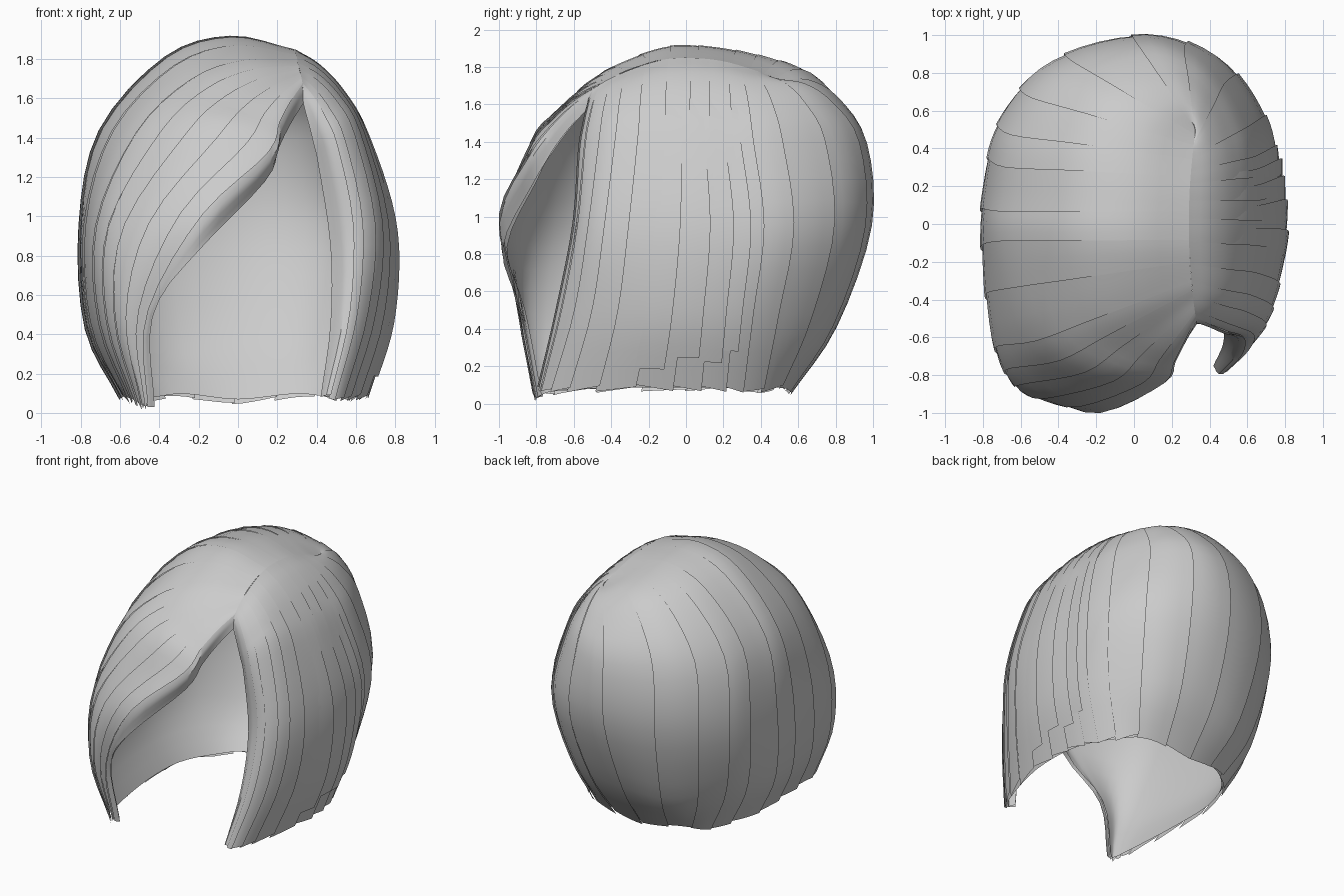
import bpy, bmesh, math, random
from mathutils import Vector

if "Cube" in bpy.data.objects:
    bpy.data.objects.remove(bpy.data.objects["Cube"])

random.seed(4)
hair = bpy.data.materials.new("hair_grey")
hair.diffuse_color = (0.6, 0.6, 0.6, 1)
hair.use_nodes = True
hair.node_tree.nodes["Principled BSDF"].inputs["Base Color"].default_value = hair.diffuse_color

# Guide strands: root position along the parting, crown fullness,
# then shoulder, belly, lower and hem points
right_guides = [
    (-.53, .6, (.41, -.52, 1.25), (.47, -.55, .85), (.47, -.64, .45), (.42, -.75, .08)),
    (-.50, .8, (.50, -.57, 1.35), (.58, -.60, .95), (.56, -.69, .50), (.46, -.79, .07)),
    (-.35, .9, (.60, -.42, 1.42), (.71, -.48, .95), (.67, -.55, .50), (.54, -.68, .06)),
    (-.10, .9, (.65, -.12, 1.41), (.78, -.15, .95), (.765, -.20, .48), (.64, -.28, .07)),
    (.15, .9, (.65, .16, 1.41), (.775, .20, .95), (.755, .16, .48), (.63, .12, .07)),
    (.35, .9, (.60, .50, 1.40), (.70, .56, .95), (.64, .48, .48), (.50, .40, .06)),
    (.46, 1, (.38, .84, 1.40), (.44, .88, .95), (.38, .73, .43), (.30, .53, .08)),
]
back_guide = (.50, 1, (.05, .96, 1.39), (.03, .985, .95), (0, .80, .42), (0, .55, .05))
fringe_guides = [
    (-.30, .72, (-.52, -.60, 1.42), (-.72, -.63, .95), (-.70, -.68, .45), (-.54, -.70, .05)),
    (-.40, .40, (-.20, -.80, 1.41), (-.53, -.87, .95), (-.60, -.87, .48), (-.49, -.79, .02)),
    (-.50, .40, (.14, -.84, 1.32), (-.20, -.99, .99), (-.47, -.885, .49), (-.46, -.80, .02)),
    (-.53, .40, (.13, -.81, 1.18), (-.20, -.97, .83), (-.44, -.87, .49), (-.43, -.78, .03)),
]


def mirrored(guide):
    """The matching left strand, fuller at the shoulder and tucked in at the hem."""
    pts = [Vector((-p[0], p[1] * .96, p[2])) for p in guide[2:]]
    pts[0].x *= 1.06
    pts[0].z += .02
    pts[1].x *= 1.02
    pts[2].z -= .05
    pts[3].x *= .92
    return (guide[0], 1, *pts)


def strand(guide):
    """Root on the parting, two raised crown points, then the guide points."""
    y, full = guide[:2]
    root = Vector((.29 + .15 * y * y, y, 1.85 - (.7 if y < 0 else .5) * y * y))
    if y < -.52:
        root.z -= .08
    pts = [Vector(p) for p in guide[2:]]
    crown = [root.lerp(pts[0], 1 / 3), root.lerp(pts[0], 2 / 3)]
    for p, bump in zip(crown, (.205, .235)):
        p.z += bump * full * (root - pts[0]).xy.length
    return [root] + crown + pts


left_guides = [mirrored(g) for g in reversed(right_guides[3:])]
strands = [strand(g) for g in right_guides + [back_guide] + left_guides + fringe_guides]
spans = len(strands) - 1


def spline(pts, t):
    """Catmull-Rom curve through pts, t from 0 to 1."""
    n = len(pts) - 1
    s = min(max(t, 0), 1) * n
    i = min(int(s), n - 1)
    f = s - i
    b, c = pts[i], pts[i + 1]
    a = pts[i - 1] if i > 0 else 2 * b - c
    d = pts[i + 2] if i + 2 <= n else 2 * c - b
    return .5 * (2 * b + (c - a) * f + (2 * a - 5 * b + 4 * c - d) * f * f
                 + (3 * b - a - 3 * c + d) * f ** 3)


def surface(u, v):
    return spline([spline(s, v) for s in strands], u)


def lifted(u, v, lift, v0=0):
    """Point pushed outward, growing from nothing at v0."""
    e = .004
    u = min(max(u, 0), 1)
    du = surface(min(u + e, 1), v) - surface(max(u - e, 0), v)
    dv = surface(u, min(v + e, 1)) - surface(u, max(v - e, 0))
    return surface(u, v) + dv.cross(du).normalized() * lift * min(1, (v - v0) * 2.5)


def add_strip(bm, u0, u1, v0, v1, low, high, across=4, along=24, slant=0):
    """One strip of hair, tilted so its edge steps over its neighbour."""
    grid = []
    for i in range(across + 1):
        f = i / across
        end = v1 - abs(slant) + slant * (2 * f - 1)
        grid.append([bm.verts.new(lifted(u0 + (u1 - u0) * f, v0 + (end - v0) * j / along,
                                         low + (high - low) * f, v0))
                     for j in range(along + 1)])
    for i in range(across):
        for j in range(along):
            bm.faces.new((grid[i][j], grid[i][j + 1], grid[i + 1][j + 1], grid[i + 1][j]))


def finish(bm, name):
    bmesh.ops.dissolve_degenerate(bm, dist=.0005, edges=bm.edges[:])
    mesh = bpy.data.meshes.new(name)
    bm.to_mesh(mesh)
    bm.free()
    obj = bpy.data.objects.new(name, mesh)
    bpy.context.collection.objects.link(obj)
    mesh.materials.append(hair)
    bpy.ops.object.select_all(action='DESELECT')
    obj.select_set(True)
    bpy.context.view_layer.objects.active = obj
    bpy.ops.object.shade_smooth_by_angle(angle=math.radians(40))


def add_part(name, first, last, count):
    """Overlapping locks of uneven width between two guide strands."""
    bm = bmesh.new()
    cuts = [first + (last - first) * k / count for k in range(count + 1)]
    for k in range(1, count):
        cuts[k] += random.uniform(-.2, .2) * (last - first) / count
    for a, b in zip(cuts, cuts[1:]):
        add_strip(bm, a / spans, (b + .04) / spans, 0, 1, 0, .011,
                  slant=random.uniform(-.008, .008))
    finish(bm, name)


add_part("right_front_lip", 0, 1, 1)
add_part("right_side_hair", 1, 5, 10)
add_part("back_hair", 5, 9, 6)
add_part("left_side_hair", 9, 12, 5)
add_part("swept_fringe", 12, 14, 5)
add_part("fringe_fold", 14, 15, 1)

# Smooth inner lining
bm = bmesh.new()
add_strip(bm, 0, 1, 0, .995, -.014, -.014, across=60)
bmesh.ops.reverse_faces(bm, faces=bm.faces[:])
finish(bm, "inner_lining")

# Shorter outer locks on the right side
bm = bmesh.new()
for a, b, end in ((2.95, 3.35, .95), (3.35, 3.8, .925), (3.8, 4.15, .935), (4.15, 4.4, .91)):
    add_strip(bm, a / spans, b / spans, .3, end, .010, .024)
finish(bm, "short_outer_locks")
